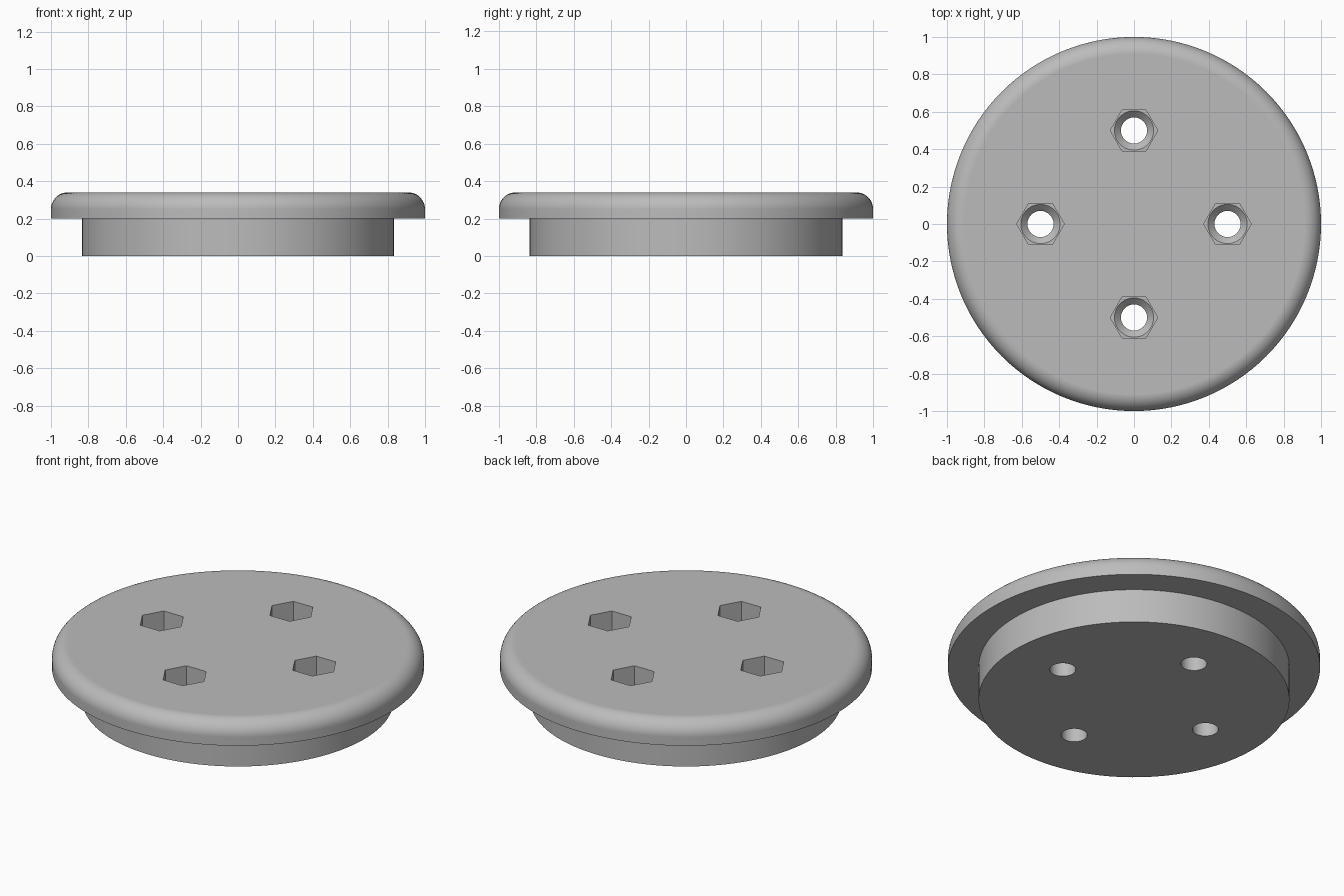
import bpy
import bmesh
from math import sin, cos, pi, radians

if "Cube" in bpy.data.objects:
    bpy.data.objects.remove(bpy.data.objects["Cube"], do_unlink=True)

FLANGE_R, PLUG_R = 1.0, 0.835
SHOULDER_Z, TOP_Z, FILLET = 0.2, 0.34, 0.09
HEX_R, SEAT_R, BORE_R = 0.127, 0.105, 0.07
FLOOR_Z, SEAT_Z = 0.2, 0.165
BOLT_CENTRES = [(0.5 * cos(i * pi / 2), 0.5 * sin(i * pi / 2)) for i in range(4)]

grey = bpy.data.materials.new("grey plastic")
grey.use_nodes = True
colour = (0.5, 0.5, 0.5, 1)
grey.diffuse_color = colour
grey.node_tree.nodes["Principled BSDF"].inputs["Base Color"].default_value = colour


def add_lathe(bm, profile, sides, cx=0, cy=0):
    """Closed solid of revolution from (radius, height) points, bottom to top."""
    rings = [[bm.verts.new((cx + r * cos(2 * pi * i / sides),
                            cy + r * sin(2 * pi * i / sides), z))
              for i in range(sides)] for r, z in profile]
    for low, high in zip(rings, rings[1:]):
        for i in range(sides):
            j = (i + 1) % sides
            bm.faces.new((low[i], low[j], high[j], high[i]))
    bm.faces.new(rings[0][::-1])
    bm.faces.new(rings[-1])


def make_object(name, bm):
    mesh = bpy.data.meshes.new(name)
    bm.to_mesh(mesh)
    bm.free()
    mesh.materials.append(grey)
    obj = bpy.data.objects.new(name, mesh)
    bpy.context.collection.objects.link(obj)
    return obj


def make_cutter(name, profile, sides):
    bm = bmesh.new()
    for cx, cy in BOLT_CENTRES:
        add_lathe(bm, profile, sides, cx, cy)
    obj = make_object(name, bm)
    obj.hide_render = True
    return obj


# Plug and flange with a rounded upper rim
steps = 12
rim = [(FLANGE_R - FILLET + FILLET * cos(i * pi / 2 / steps),
        TOP_Z - FILLET + FILLET * sin(i * pi / 2 / steps)) for i in range(steps + 1)]
bm = bmesh.new()
add_lathe(bm, [(PLUG_R, 0), (PLUG_R, SHOULDER_Z), (FLANGE_R, SHOULDER_Z)] + rim, 128)
cap = make_object("flanged_cap", bm)

# Hexagonal nut pockets, then countersunk through bores
cutters = [
    make_cutter("nut_pocket_cutter", [(HEX_R, FLOOR_Z), (HEX_R, 0.5)], 6),
    make_cutter("bore_cutter", [(BORE_R, -0.1), (BORE_R, SEAT_Z),
                                (SEAT_R, FLOOR_Z), (SEAT_R, 0.5)], 48),
]
bpy.ops.object.select_all(action='DESELECT')
cap.select_set(True)
bpy.context.view_layer.objects.active = cap
for cutter in cutters:
    cut = cap.modifiers.new(cutter.name, 'BOOLEAN')
    cut.operation = 'DIFFERENCE'
    cut.solver = 'EXACT'
    cut.object = cutter
    bpy.ops.object.modifier_apply(modifier=cut.name)
for cutter in cutters:
    bpy.data.objects.remove(cutter, do_unlink=True)

# Smooth curved walls, crisp edges, flat top
bpy.ops.object.shade_smooth_by_angle(angle=radians(30))
weighted = cap.modifiers.new("flat_face_normals", 'WEIGHTED_NORMAL')
weighted.keep_sharp = True
